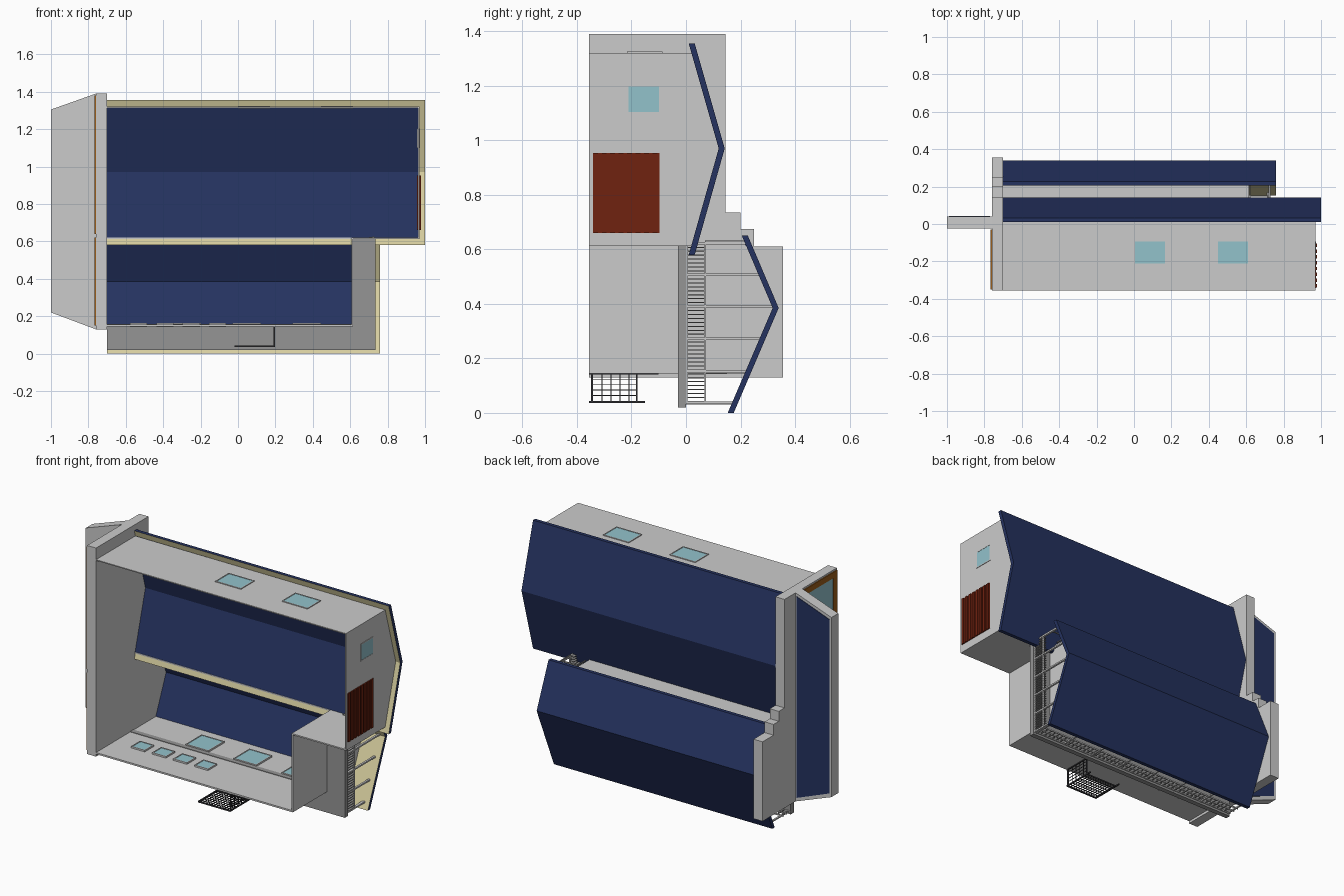
import bpy, bmesh

def material(name, rgb):
    m = bpy.data.materials.new(name)
    m.diffuse_color = (*rgb, 1)
    return m

GREY = material("light grey", (0.60, 0.60, 0.60))
DARK = material("mid grey", (0.30, 0.30, 0.30))
BLUE = material("navy blue", (0.018, 0.032, 0.115))
BEIGE = material("beige", (0.68, 0.62, 0.35))
GLASS = material("pale glass", (0.29, 0.54, 0.60))
RED = material("rust red", (0.16, 0.016, 0.005))
ORANGE = material("orange wood", (0.33, 0.11, 0.01))
BLACK = material("charcoal", (0.035, 0.035, 0.04))

def finish(name, bm, *mats):
    bmesh.ops.recalc_face_normals(bm, faces=bm.faces)
    me = bpy.data.meshes.new(name)
    bm.to_mesh(me)
    bm.free()
    for m in mats:
        me.materials.append(m)
    ob = bpy.data.objects.new(name, me)
    bpy.context.collection.objects.link(ob)
    return ob

def boxes(name, mat, *ranges):
    """One object from boxes given as (x0, x1, y0, y1, z0, z1)."""
    bm = bmesh.new()
    for x0, x1, y0, y1, z0, z1 in ranges:
        vs = bmesh.ops.create_cube(bm, size=1)["verts"]
        for v in vs:
            v.co = (x1 if v.co.x > 0 else x0, y1 if v.co.y > 0 else y0, z1 if v.co.z > 0 else z0)
    return finish(name, bm, mat)

def prism(name, mat, pts, axis, a, b):
    """Extrude a flat outline: (y, z) points along x, or (x, z) points along y."""
    bm = bmesh.new()
    place = (lambda p, t: (t, *p)) if axis == "x" else (lambda p, t: (p[0], t, p[1]))
    lo = [bm.verts.new(place(p, a)) for p in pts]
    hi = [bm.verts.new(place(p, b)) for p in pts]
    bm.faces.new(lo)
    bm.faces.new(hi)
    n = len(pts)
    for i in range(n):
        bm.faces.new((lo[i], lo[(i + 1) % n], hi[(i + 1) % n], hi[i]))
    return finish(name, bm, mat)

def at(line, z):
    """y on a bent (y, z) line at height z."""
    (ya, za), (yb, zb), (yc, zc) = line
    if z > zb:
        return yb + (ya - yb) * (z - zb) / (za - zb)
    return yb + (yc - yb) * (zb - z) / (zb - zc)

def bent(line, z0, z1):
    return [(at(line, z1), z1), line[1], (at(line, z0), z0)]

def shift(pts, d):
    return [(y + d, z) for y, z in pts]

# inner faces of the two bent shells
UP = [(0.01, 1.355), (0.12, 0.97), (0.01, 0.58)]
LOW = [(0.205, 0.65), (0.318, 0.385), (0.153, 0.0)]

def shell(name, line, x1, z0, z1, lining_x):
    ob = prism(name, BLUE, line + shift(line, 0.022)[::-1], "x", -0.70, x1)
    ob.data.materials.append(BEIGE)
    # inside face is beige
    for p in ob.data.polygons:
        if p.normal.y < -0.5 and p.center.y < at(line, p.center.z) + 0.005:
            p.material_index = 1
    # blue lining inside the rooms
    cut = bent(line, z0, z1)
    prism(name + "_lining", BLUE, shift(cut, -0.004) + shift(cut, -0.0005)[::-1], "x", -0.70, lining_x)

shell("upper_shell", UP, 1.0, 0.615, 1.32, 0.965)
shell("lower_shell", LOW, 0.76, 0.155, 0.62, 0.61)

# stepped end slab
prism("end_slab", GREY, [(-0.355, 0.13), (0.355, 0.13), (0.355, 0.61), (0.25, 0.61), (0.25, 0.675),
      (0.2, 0.675), (0.2, 0.735), (0.145, 0.735), (0.145, 1.39), (-0.355, 1.39)], "x", -0.76, -0.70)

# side fin with blue back panel
prism("side_fin", GREY, [(-1, 0.22), (-0.76, 0.13), (-0.76, 1.39), (-1, 1.305)], "y", -0.025, 0.04)
prism("fin_panel", BLUE, [(-0.988, 0.24), (-0.77, 0.155), (-0.77, 1.37), (-0.988, 1.29)], "y", 0.04, 0.043)

# glazing on the outer face of the end slab
for label, z0, z1 in (("upper", 0.64, 1.38), ("lower", 0.15, 0.62)):
    y0, y1, f = -0.35, -0.03, 0.035
    boxes(label + "_glazing_frame", ORANGE,
          (-0.766, -0.76, y0, y1, z1 - f, z1), (-0.766, -0.76, y0, y1, z0, z0 + f),
          (-0.766, -0.76, y0, y0 + f, z0 + f, z1 - f), (-0.766, -0.76, y1 - f, y1, z0 + f, z1 - f))
    boxes(label + "_glazing", GLASS, (-0.763, -0.76, y0 + f, y1 - f, z0 + f, z1 - f))

# upper rooms: top sheet, end wall, overhanging floor, ceiling strip
boxes("top_sheet", GREY, (-0.70, 0.97, -0.355, at(UP, 1.32), 1.314, 1.32))
prism("upper_end_wall", GREY, [(-0.355, 0.615), (-0.355, 1.32)] + bent(UP, 0.615, 1.32), "x", 0.962, 0.97)
boxes("overhang_floor", GREY, (0.607, 0.97, -0.355, 0.02, 0.612, 0.62))
boxes("link_strip", GREY, (-0.70, 0.615, 0.015, 0.217, 0.612, 0.62))

# lower rooms: floor and end wall
boxes("lower_floor", GREY, (-0.70, 0.615, -0.355, at(LOW, 0.15), 0.145, 0.155))
prism("lower_end_wall", GREY, [(-0.355, 0.145), (-0.355, 0.615)] + bent(LOW, 0.145, 0.615), "x", 0.607, 0.615)

# dark L-shaped upstand
prism("dark_upstand", DARK, [(-0.70, 0.02), (0.735, 0.02), (0.735, 0.612), (0.615, 0.612),
      (0.615, 0.158), (-0.70, 0.158)], "y", -0.03, 0.0)

def flat_window(name, x0, x1, y0, y1, z0, z1):
    f = 0.006
    boxes(name + "_frame", GREY, (x0 - f, x1 + f, y0 - f, y0, z0, z1), (x0 - f, x1 + f, y1, y1 + f, z0, z1),
          (x0 - f, x0, y0, y1, z0, z1), (x1, x1 + f, y0, y1, z0, z1))
    boxes(name, GLASS, (x0, x1, y0, y1, z0, z1 - 0.002))

# windows in the top sheet
for i, x in enumerate((0.005, 0.45)):
    flat_window(f"top_window_{i}", x, x + 0.16, -0.21, -0.093, 1.31, 1.325)

# windows in the lower floor: small row, large row
for i in range(4):
    x = -0.572 + i * 0.141
    flat_window(f"small_floor_window_{i}", x, x + 0.08, -0.19, -0.115, 0.142, 0.165)
for i in range(3):
    x = -0.343 + i * 0.32
    flat_window(f"large_floor_window_{i}", x, x + 0.14, 0.005, 0.145, 0.142, 0.165)

# end wall window and ribbed red shutter
boxes("end_window_frame", GREY, (0.958, 0.973, -0.217, -0.093, 1.098, 1.104), (0.958, 0.973, -0.217, -0.093, 1.198, 1.204),
      (0.958, 0.973, -0.217, -0.211, 1.104, 1.198), (0.958, 0.973, -0.099, -0.093, 1.104, 1.198))
boxes("end_window", GLASS, (0.959, 0.9715, -0.211, -0.099, 1.104, 1.198))
boxes("red_shutter", RED, (0.957, 0.973, -0.342, -0.097, 0.66, 0.953),
      *[(0.973, 0.978, -0.340 + i * 0.031, -0.322 + i * 0.031, 0.66, 0.953) for i in range(8)])

# service ladder at the side and walkway below
boxes("side_ladder_rungs", DARK, *[(0.700, 0.728, 0.0, 0.07, z, z + 0.004)
      for z in [0.04 + i * 0.0145 for i in range(41)]])
boxes("walkway_rungs", DARK, *[(x, x + 0.005, 0.0, 0.07, 0.036, 0.041)
      for x in [-0.69 + i * 0.028 for i in range(51)]])
boxes("ladder_rails", GREY, *[(0.722, 0.73, y, y + 0.006, 0.034, 0.625) for y in (0.0, 0.068)],
      *[(-0.70, 0.73, y, y + 0.006, 0.033, 0.041) for y in (0.0, 0.034, 0.068)])

# brackets tying ladder and walkway to the lower shell
levels = (0.033, 0.148, 0.268, 0.386, 0.502, 0.618)
boxes("side_brackets", GREY, *[(0.718, 0.73, 0.0, at(LOW, z) + 0.003, z, z + 0.009) for z in levels])
boxes("walkway_brackets", GREY, *[(x, x + 0.01, 0.0, at(LOW, 0.036) + 0.003, 0.031, 0.039)
      for x in [-0.69 + i * 0.2 for i in range(8)]])
boxes("top_handrail", DARK, (0.618, 0.624, 0.07, 0.215, 0.62, 0.626), (0.72, 0.726, 0.07, 0.215, 0.626, 0.632),
      (0.618, 0.726, 0.146, 0.152, 0.62, 0.626))

# hanging balcony: tray grating and side railing
boxes("balcony_frame", BLACK, (-0.02, 0.197, -0.355, -0.347, 0.036, 0.044), (-0.02, 0.197, -0.183, -0.177, 0.036, 0.044),
      (0.19, 0.197, -0.355, -0.15, 0.036, 0.044), (-0.02, -0.013, -0.355, -0.15, 0.036, 0.044),
      (0.19, 0.197, -0.348, -0.342, 0.04, 0.148), (0.19, 0.197, -0.184, -0.178, 0.04, 0.148),
      (0.19, 0.197, -0.355, -0.10, 0.140, 0.148))
boxes("balcony_grating", BLACK, *[(x, x + 0.003, -0.35, -0.18, 0.038, 0.042) for x in [-0.01 + i * 0.018 for i in range(12)]],
      *[(-0.02, 0.195, y, y + 0.003, 0.038, 0.042) for y in [-0.33 + i * 0.021 for i in range(7)]])
boxes("balcony_railing", BLACK, *[(0.192, 0.195, y, y + 0.003, 0.04, 0.145) for y in [-0.31 + i * 0.033 for i in range(4)]],
      *[(0.192, 0.195, -0.345, -0.18, z, z + 0.003) for z in (0.062, 0.082, 0.102, 0.122)])
